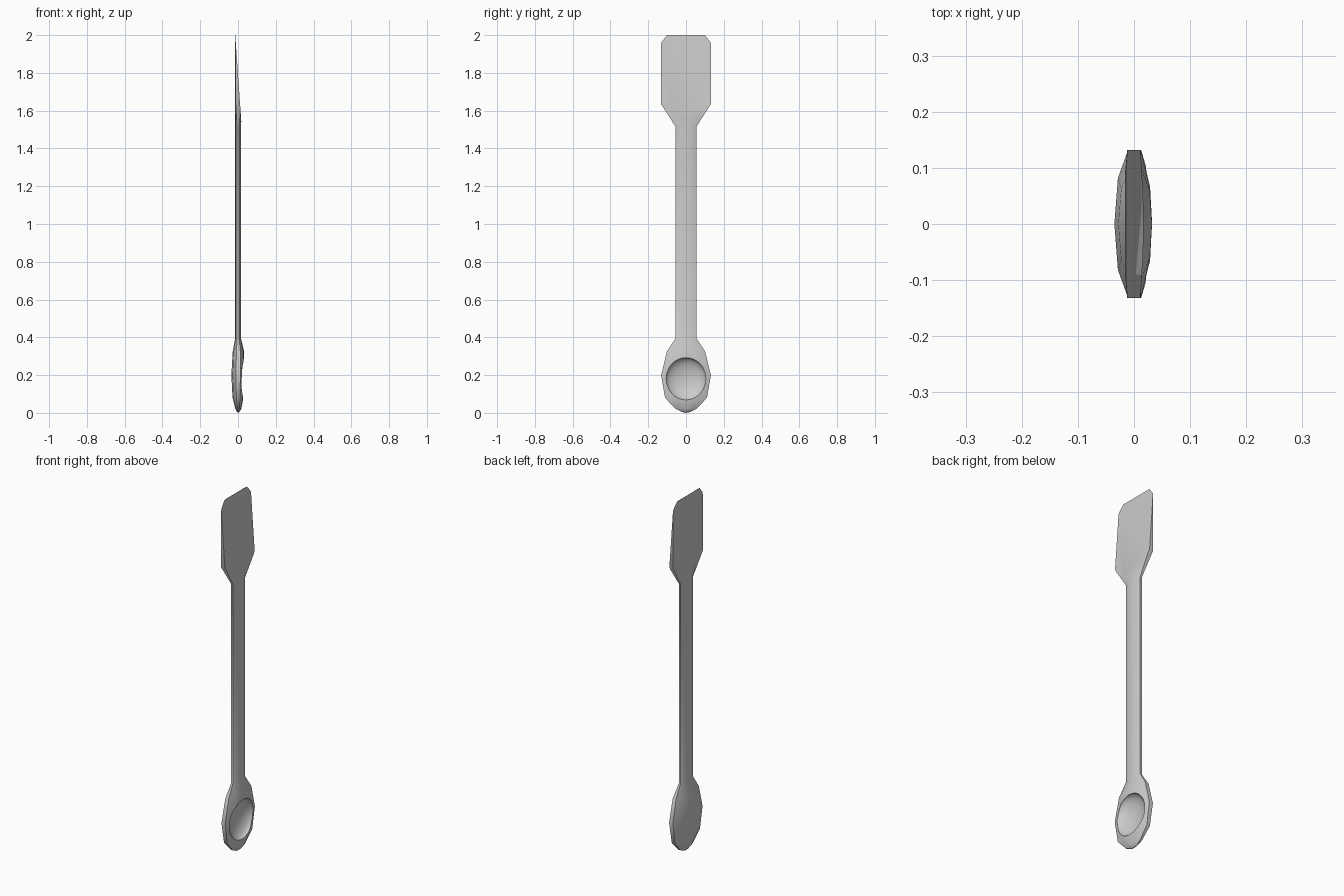
import bpy, bmesh
from mathutils import Vector

if "Cube" in bpy.data.objects:
    bpy.data.objects.remove(bpy.data.objects["Cube"])

# Stations along the tool: z, half width, back depth, front depth
stations = [
    (0.005, 0.022, 0.005, 0.008), (0.022, 0.057, 0.014, 0.018),
    (0.080, 0.111, 0.029, 0.028), (0.200, 0.132, 0.035, 0.033),
    (0.325, 0.101, 0.028, 0.032), (0.395, 0.055, 0.015, 0.016),
    (1.515, 0.055, 0.015, 0.017)]

# Half cross-section as fractions: depth (negative is back), width
half = [(-0.82, 0.62), (-0.3, 1.0), (0.38, 1.0), (0.88, 0.58)]
blade_half = [(-1.0, 0.7), (-0.75, 1.0), (0.75, 1.0), (1.0, 0.7)]


def section(bm, z, w, back, front, prof):
    side = [(u * (back if u < 0 else front), v * w) for u, v in prof]
    pts = [(-back, 0)] + side + [(front, 0)] + [(x, -y) for x, y in reversed(side)]
    return [bm.verts.new((x, y, z)) for x, y in pts]


# Body: one loft from spoon head through the handle to the blade
bm = bmesh.new()
rings = [section(bm, *s, half) for s in stations]
for z, w in ((1.635, 0.132), (1.95, 0.132), (2.0, 0.122)):
    rings.append(section(bm, z, w, 0.016, 0.018, blade_half))
for a, b in zip(rings, rings[1:]):
    n = len(a)
    for i in range(n):
        bm.faces.new((a[i], a[(i + 1) % n], b[(i + 1) % n], b[i]))
tip = bm.verts.new((0.001, 0, 0))
for i in range(n):
    bm.faces.new((tip, rings[0][i], rings[0][(i + 1) % n]))
bm.faces.new(rings[-1])
bmesh.ops.recalc_face_normals(bm, faces=bm.faces[:])

# Blade wedge: slice the front face down to a thin tip
start, end = Vector((0.018, 0, 1.535)), Vector((-0.0145, 0, 2.0))
d = end - start
bmesh.ops.bisect_plane(bm, geom=bm.verts[:] + bm.edges[:] + bm.faces[:],
                       plane_co=start, plane_no=Vector((d.z, 0, -d.x)), clear_outer=True)
bmesh.ops.holes_fill(bm, edges=[e for e in bm.edges if e.is_boundary], sides=0)
bmesh.ops.recalc_face_normals(bm, faces=bm.faces[:])
mesh = bpy.data.meshes.new("spoon_spatula")
bm.to_mesh(mesh)
bm.free()
tool = bpy.data.objects.new("spoon_spatula", mesh)
bpy.context.collection.objects.link(tool)

# Round bowl scooped out of the spoon head
bpy.ops.mesh.primitive_uv_sphere_add(segments=32, ring_count=16, radius=1, location=(0.032, 0, 0.18))
cutter = bpy.context.object
cutter.name = "bowl_cutter"
cutter.scale = (0.05, 0.109, 0.112)
cutter.hide_render = True
cutter.display_type = 'WIRE'
mod = tool.modifiers.new("bowl", 'BOOLEAN')
mod.operation = 'DIFFERENCE'
mod.solver = 'EXACT'
mod.object = cutter

bpy.ops.object.select_all(action='DESELECT')
tool.select_set(True)
bpy.context.view_layer.objects.active = tool
bpy.ops.object.modifier_apply(modifier="bowl")
bpy.data.objects.remove(cutter)
bpy.ops.object.shade_smooth_by_angle(angle=0.6)
